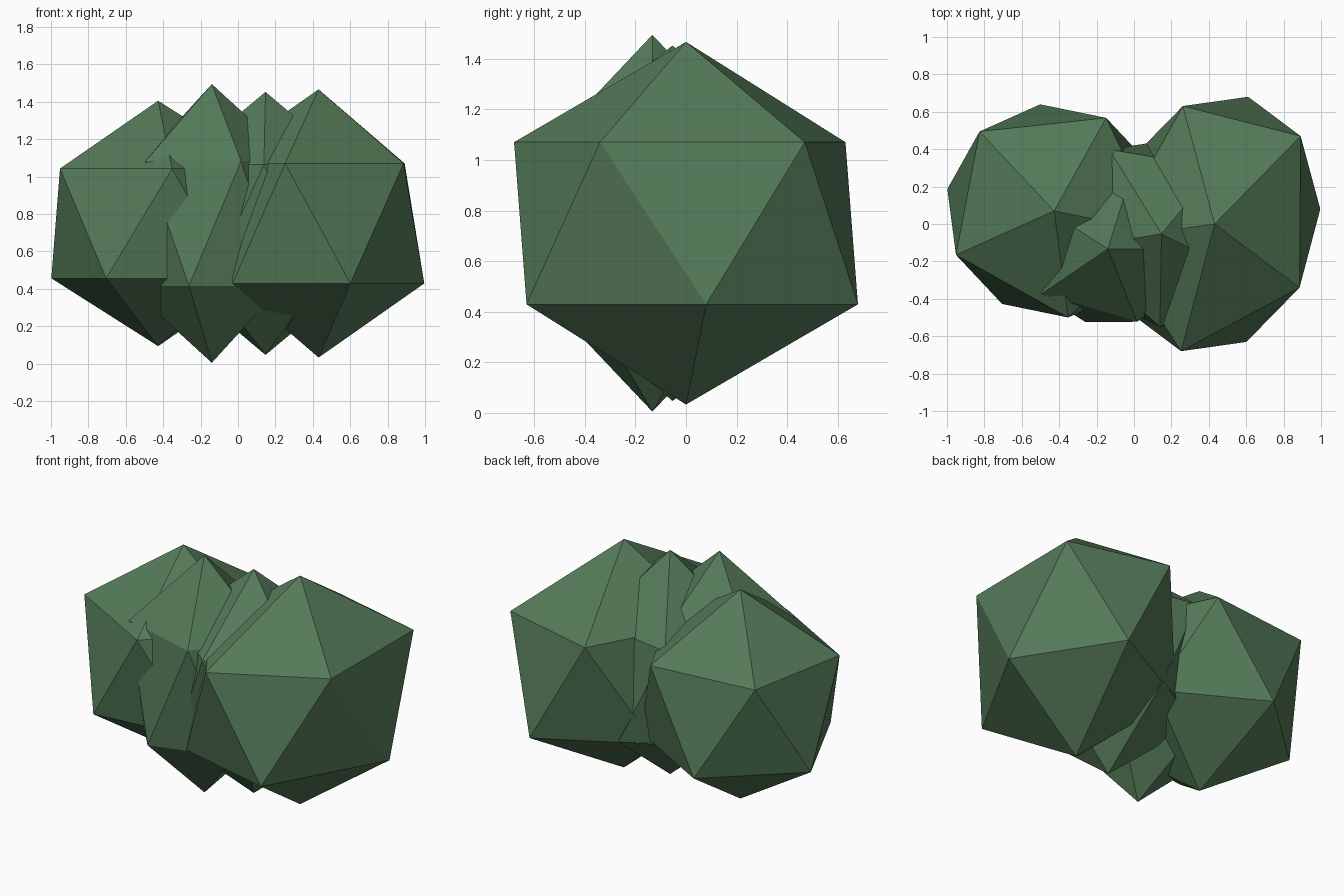
import bpy
import bmesh
from mathutils import Matrix

if "Cube" in bpy.data.objects:
    bpy.data.objects.remove(bpy.data.objects["Cube"])

# one flat leaf colour
leaf = bpy.data.materials.new("leaf green")
leaf.diffuse_color = (0.09, 0.195, 0.098, 1.0)
leaf.use_nodes = True
leaf.node_tree.nodes["Principled BSDF"].inputs["Base Color"].default_value = leaf.diffuse_color

RING = 0.8944  # radius of the vertex rings on a unit icosahedron


def clump(name, centre, half_height, u, v):
    """Stretched icosahedron. u points at one lower-ring vertex,
    v is the conjugate half-axis of the same ring."""
    bm = bmesh.new()
    bmesh.ops.create_icosphere(bm, subdivisions=1, radius=1.0)
    # the primitive has a lower-ring vertex on -x, so x maps to -u
    m = Matrix(((-u[0] / RING, v[0] / RING, 0, centre[0]),
                (-u[1] / RING, v[1] / RING, 0, centre[1]),
                (0, 0, half_height, 0.75),
                (0, 0, 0, 1)))
    bm.transform(m)
    bmesh.ops.recalc_face_normals(bm, faces=bm.faces)
    mesh = bpy.data.meshes.new(name)
    bm.to_mesh(mesh)
    bm.free()
    mesh.materials.append(leaf)
    bpy.context.collection.objects.link(bpy.data.objects.new(name, mesh))


# four overlapping leaf clumps of the bush
clump("right_leaf_clump", (0.431, 0.0), 0.717, (0.565, 0.08), (0.005, 0.689))
clump("left_leaf_clump", (-0.427, 0.07), 0.656, (-0.571, 0.117), (0.107, 0.561))
clump("front_leaf_clump", (-0.14, -0.133), 0.745, (-0.122, -0.39), (0.434, -0.126))
clump("middle_leaf_clump", (0.147, -0.053), 0.703, (0.28, -0.452), (0.40, 0.225))
